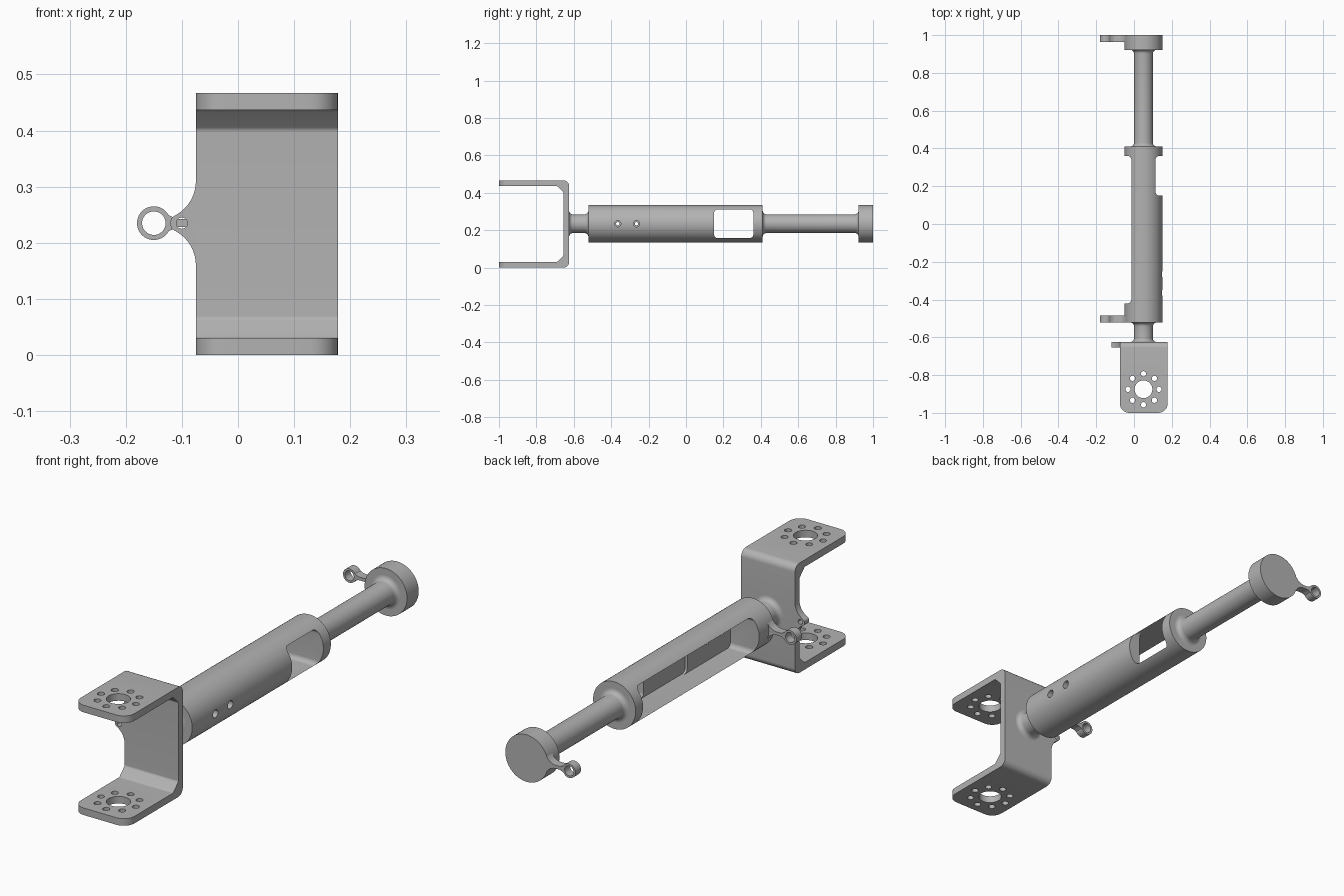
import bpy, bmesh, math
from mathutils import Vector

if "Cube" in bpy.data.objects:
    bpy.data.objects.remove(bpy.data.objects["Cube"])

AX, AZ = 0.05, 0.235          # main axis runs along y through this x, z

metal = bpy.data.materials.new("grey metal")
metal.use_nodes = True
colour = (0.45, 0.45, 0.45, 1)
metal.diffuse_color = colour
metal.node_tree.nodes["Principled BSDF"].inputs["Base Color"].default_value = colour


def finish(name, bm):
    bmesh.ops.recalc_face_normals(bm, faces=bm.faces)
    me = bpy.data.meshes.new(name)
    bm.to_mesh(me)
    bm.free()
    me.materials.append(metal)
    ob = bpy.data.objects.new(name, me)
    bpy.context.collection.objects.link(ob)
    return ob


def rounded(corners, steps=8):
    """Outline from (u, v, radius) corners, each replaced by an arc."""
    out = []
    n = len(corners)
    for i, (u, v, r) in enumerate(corners):
        p = Vector((u, v))
        if r == 0:
            out.append(p)
            continue
        a = (Vector(corners[i - 1][:2]) - p).normalized()
        b = (Vector(corners[(i + 1) % n][:2]) - p).normalized()
        half = a.angle(b) / 2
        centre = p + (a + b).normalized() * r / math.sin(half)
        start = p + a * r / math.tan(half) - centre
        end = p + b * r / math.tan(half) - centre
        turn = math.atan2(start.x * end.y - start.y * end.x, start.dot(end))
        for k in range(steps + 1):
            t = turn * k / steps
            c, s = math.cos(t), math.sin(t)
            out.append(centre + Vector((c * start.x - s * start.y,
                                        s * start.x + c * start.y)))
    return out


def circle(u, v, r, n=32):
    return [Vector((u + r * math.cos(2 * math.pi * k / n),
                    v + r * math.sin(2 * math.pi * k / n))) for k in range(n)]


def box(u0, u1, v0, v1, r=0):
    return rounded([(u0, v0, r), (u1, v0, r), (u1, v1, r), (u0, v1, r)])


def prism(name, outline, axis, lo, hi):
    """Extrude an outline along x (y,z), y (x,z) or z (x,y)."""
    place = {"x": lambda p, h: (h, p.x, p.y),
             "y": lambda p, h: (p.x, h, p.y),
             "z": lambda p, h: (p.x, p.y, h)}[axis]
    bm = bmesh.new()
    low = [bm.verts.new(place(p, lo)) for p in outline]
    top = [bm.verts.new(place(p, hi)) for p in outline]
    bm.faces.new(low)
    bm.faces.new(top)
    for i in range(len(low)):
        j = (i + 1) % len(low)
        bm.faces.new((low[i], low[j], top[j], top[i]))
    return finish(name, bm)


def lathe(name, profile, steps=64):
    """Turn an (y, radius) profile about the main axis."""
    bm = bmesh.new()
    vs = [bm.verts.new((AX + r, y, AZ)) for y, r in profile]
    es = [bm.edges.new(pair) for pair in zip(vs, vs[1:])]
    bmesh.ops.spin(bm, geom=vs + es, cent=(AX, 0, AZ), axis=(0, 1, 0),
                   angle=2 * math.pi, steps=steps)
    bmesh.ops.remove_doubles(bm, verts=bm.verts, dist=1e-5)
    return finish(name, bm)


def cut(ob, cutters, operation="DIFFERENCE"):
    for c in cutters:
        mod = ob.modifiers.new("cut", "BOOLEAN")
        mod.operation, mod.solver, mod.object = operation, "EXACT", c
    bpy.context.view_layer.update()
    graph = bpy.context.evaluated_depsgraph_get()
    me = bpy.data.meshes.new_from_object(ob.evaluated_get(graph))
    ob.modifiers.clear()
    ob.data = me
    for c in cutters:
        bpy.data.objects.remove(c)


def rod_profile(y0, y1, r=0.05, f=0.02, sink=0.02):
    """Rod flared with a fillet against the part at each end."""
    arc = [(f - f * math.cos(k * math.pi / 12), f - f * math.sin(k * math.pi / 12))
           for k in range(7)]
    left = [(y0 + d, r + h) for d, h in arc]
    right = [(y1 - d, r + h) for d, h in reversed(arc)]
    return ([(y0 - sink, 0), (y0 - sink, r + f)] + left + right
            + [(y1 + sink, r + f), (y1 + sink, 0)])


parts = []

# Fork bracket: bent strip with chamfered inner bends
section = rounded([(-1, 0, 0), (-0.625, 0, 0.03), (-0.625, 0.467, 0.03), (-1, 0.467, 0),
                   (-1, 0.437, 0), (-0.69, 0.437, 0.012), (-0.655, 0.402, 0.012),
                   (-0.655, 0.065, 0.012), (-0.69, 0.03, 0.012), (-1, 0.03, 0)])
bracket = prism("fork_bracket", section, "x", -0.075, 0.178)
plan = rounded([(-0.075, -1, 0.05), (0.178, -1, 0.05), (0.178, -0.6, 0), (-0.075, -0.6, 0)])
cut(bracket, [prism("plan_cutter", plan, "z", -0.1, 0.6)], "INTERSECT")
# Centre hole and ring of bolt holes through both arms
holes = [prism("hole", circle(AX, -0.875, 0.047, 48), "z", -0.1, 0.6)]
for k in range(8):
    a = k * math.pi / 4
    holes.append(prism("hole", circle(AX + 0.082 * math.cos(a), -0.875 + 0.082 * math.sin(a),
                                      0.014, 20), "z", -0.1, 0.6))
cut(bracket, holes)
parts.append(bracket)

# Side tab on the bracket
upper = [(-0.06, 0.095, 0), (-0.075, 0.095, 0), (-0.075, 0.035, 0.07), (-0.12, 0.009, 0.010)]
tab = prism("bracket_tab", rounded([(u, AZ + v, r) for u, v, r in upper]
                                   + [(u, AZ - v, r) for u, v, r in reversed(upper)]),
            "y", -0.655, -0.625)
cut(tab, [prism("hole", circle(-0.1, AZ, 0.01, 24), "y", -0.7, -0.6)])
parts.append(tab)

# Turned rods and end disc
parts.append(lathe("front_rod", rod_profile(-0.625, -0.522)))
parts.append(lathe("rear_rod", rod_profile(0.41, 0.922)))
parts.append(lathe("end_disc", [(0.922, 0), (0.922, 0.1), (1, 0.1), (1, 0)]))

# Main barrel with long side slot, opposite window and two stepped holes
barrel = lathe("barrel", [(-0.522, 0), (-0.522, 0.1), (0.41, 0.1), (0.41, 0)])
zl, zh = AZ - 0.077, AZ + 0.077
cutters = [prism("slot", box(-0.42, 0.36, zl, zh, 0.02), "x", -0.2, AX + 0.035),
           prism("pocket", box(-0.13, 0.36, zl, zh, 0.02), "x", -0.19, AX + 0.045),
           prism("window", box(0.15, 0.36, zl, zh, 0.02), "x", -0.18, 0.3)]
for y in (-0.365, -0.265):
    cutters.append(prism("hole", circle(y, AZ, 0.009, 20), "x", AX, 0.3))
    cutters.append(prism("hole", circle(y, AZ, 0.017, 24), "x", AX + 0.07, 0.31))
cut(barrel, cutters)
parts.append(barrel)

# Eye lugs on the barrel and the end disc
flare = [(-0.015, 0.075, 0), (-0.062, 0.007, 0.05), (-0.108, 0.007, 0.02), (-0.127, 0.016, 0)]
arm = rounded([(u, AZ + v, r) for u, v, r in flare]
              + [(u, AZ - v, r) for u, v, r in reversed(flare)])
for label, y0, y1 in (("barrel", -0.522, -0.485), ("disc", 0.963, 1.0)):
    parts.append(prism(label + "_lug_arm", arm, "y", y0, y1))
    eye = prism(label + "_lug_eye", circle(-0.15, AZ, 0.03, 40), "y", y0, y1)
    cut(eye, [prism("hole", circle(-0.15, AZ, 0.021, 40), "y", y0 - 0.1, y1 + 0.1)])
    parts.append(eye)

# Smooth round surfaces, keep machined edges sharp
bpy.ops.object.select_all(action="DESELECT")
for ob in parts:
    ob.select_set(True)
bpy.context.view_layer.objects.active = parts[0]
bpy.ops.object.shade_smooth_by_angle(angle=math.radians(30))
